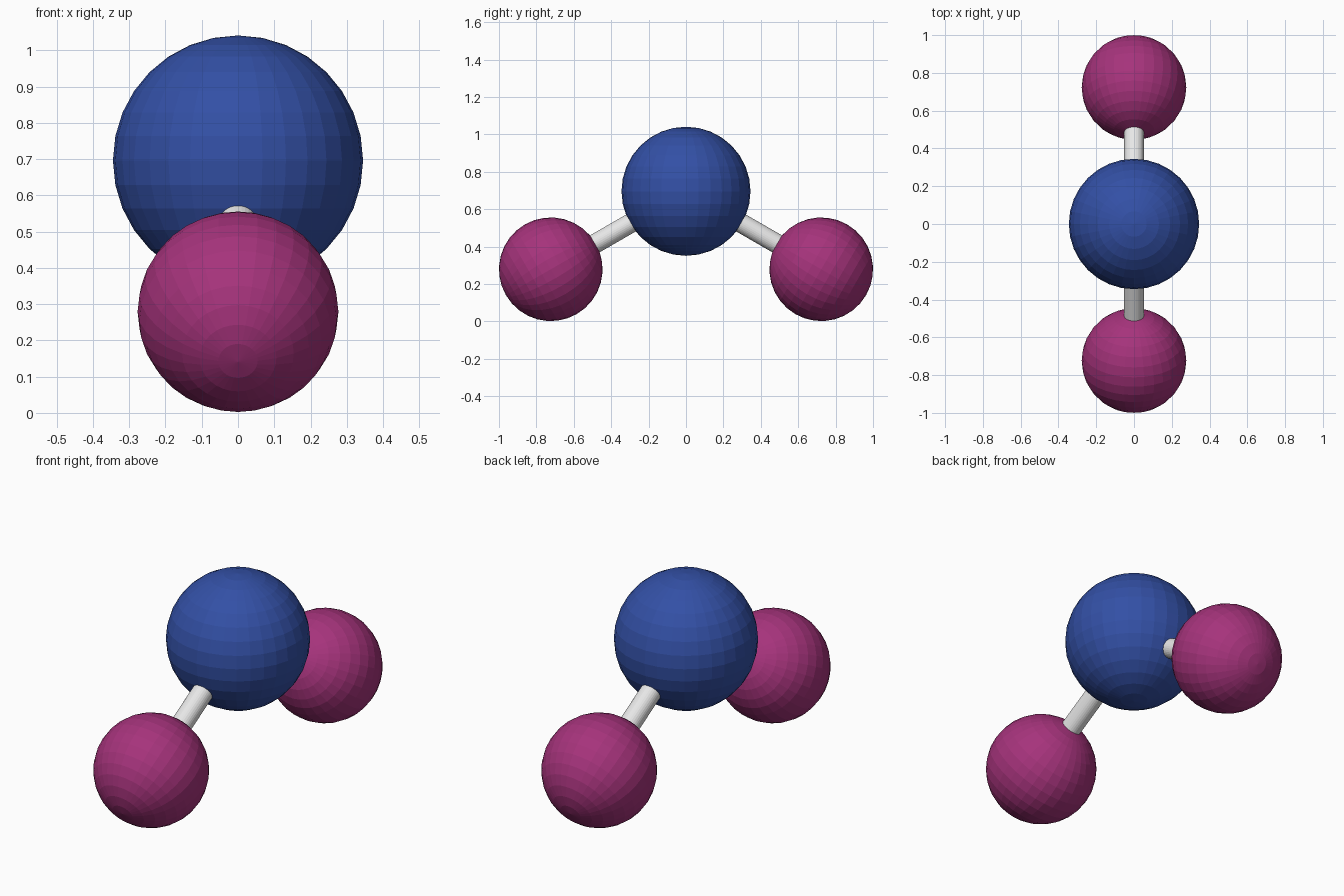
import bpy
from mathutils import Vector

if "Cube" in bpy.data.objects:
    bpy.data.objects.remove(bpy.data.objects["Cube"])


def material(name, rgb):
    m = bpy.data.materials.new(name)
    m.diffuse_color = (*rgb, 1)
    m.use_nodes = True
    m.node_tree.nodes["Principled BSDF"].inputs["Base Color"].default_value = m.diffuse_color
    return m


blue = material("deep blue", (0.033, 0.08, 0.38))
magenta = material("magenta", (0.38, 0.033, 0.2))
pale = material("pale grey", (0.8, 0.8, 0.8))


def finish(name, mat):
    ob = bpy.context.object
    ob.name = name
    ob.data.materials.append(mat)
    return ob


def ball(name, radius, centre, axis, mat):
    rot = Vector(axis).to_track_quat('Z', 'X').to_euler()
    bpy.ops.mesh.primitive_uv_sphere_add(segments=32, ring_count=16, radius=radius,
                                         location=centre, rotation=rot)
    return finish(name, mat)


def rod(name, a, b, radius, mat):
    d = b - a
    bpy.ops.mesh.primitive_cylinder_add(vertices=32, radius=radius, depth=d.length,
                                        location=(a + b) / 2,
                                        rotation=d.to_track_quat('Z', 'X').to_euler())
    return finish(name, mat)


# central ball
hub = Vector((0, 0, 0.696))
ball("central_ball", 0.345, hub, (0, 0, 1), blue)

# two outer balls, poles along their connecting rods
for side, label in ((-1, "front"), (1, "back")):
    end = Vector((0, side * 0.723, 0.279))
    direction = (end - hub).normalized()
    ball(label + "_ball", 0.277, end, direction, magenta)
    rod(label + "_rod", hub + direction * 0.25, end - direction * 0.2, 0.052, pale)
